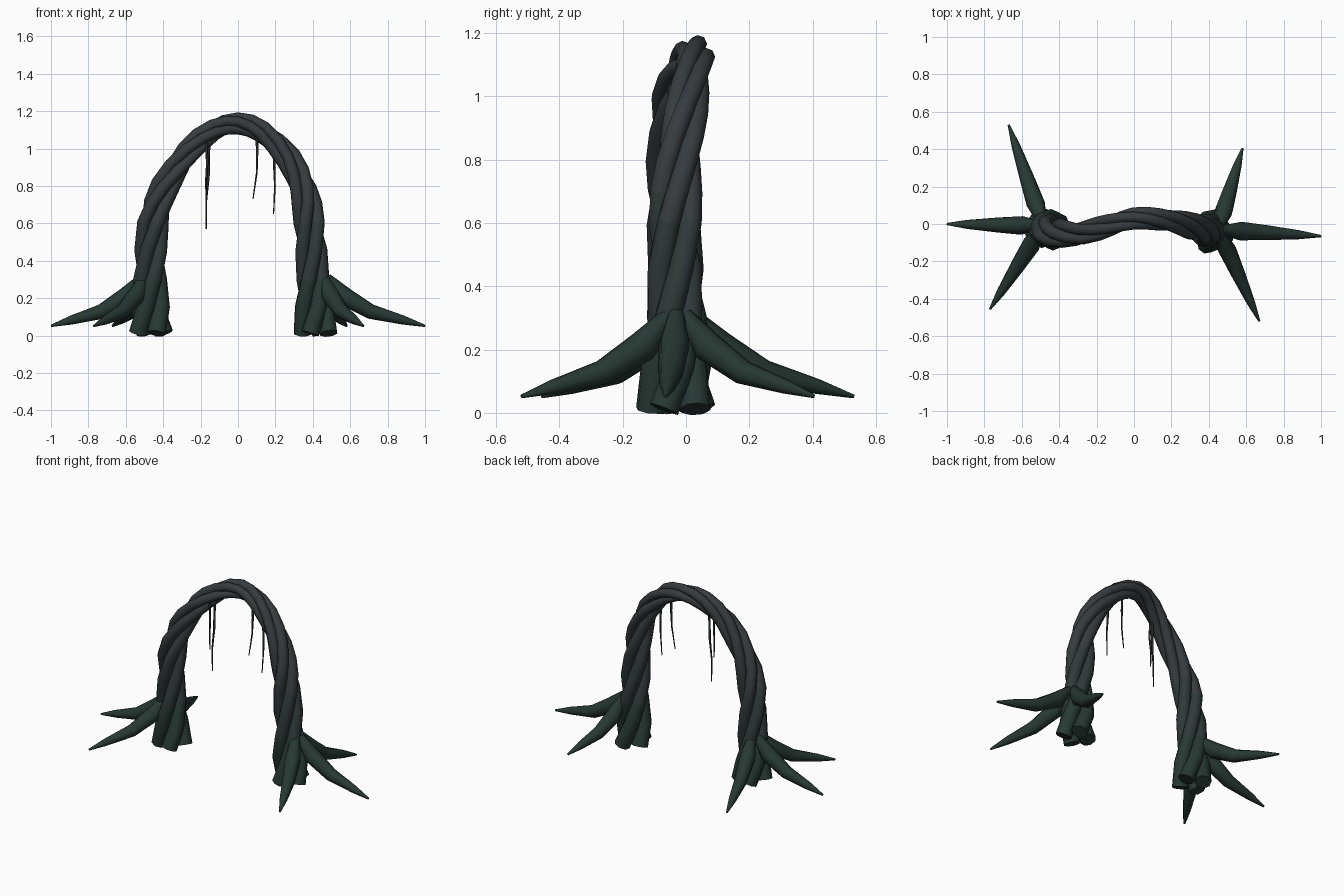
import bpy, bmesh, math
from mathutils import Vector

if "Cube" in bpy.data.objects:
    bpy.data.objects.remove(bpy.data.objects["Cube"])


def make_mat(name, rgb):
    m = bpy.data.materials.new(name)
    m.diffuse_color = (*rgb, 1)
    m.use_nodes = True
    m.node_tree.nodes["Principled BSDF"].inputs["Base Color"].default_value = m.diffuse_color
    return m


MOSS = make_mat("mossy_bark", (0.020, 0.040, 0.033))
MID = make_mat("mixed_bark", (0.029, 0.042, 0.040))
BARK = make_mat("grey_bark", (0.037, 0.044, 0.048))
VINE = make_mat("vine", (0.025, 0.030, 0.028))


def catmull(pts, steps):
    """Smooth path through control vectors."""
    p = [Vector(q) for q in pts]
    p = [2 * p[0] - p[1]] + p + [2 * p[-1] - p[-2]]
    out = []
    for i in range(1, len(p) - 2):
        a, b, c, d = p[i - 1:i + 3]
        for s in range(steps):
            t = s / steps
            out.append(0.5 * (2 * b + (c - a) * t + (2 * a - 5 * b + 4 * c - d) * t * t
                              + (3 * b - a - 3 * c + d) * t ** 3))
    out.append(p[-2])
    return out


def tangents(pts):
    n = len(pts)
    return [(pts[min(i + 1, n - 1)] - pts[max(i - 1, 0)]).normalized() for i in range(n)]


def tube(name, pts, radii, sides, mats, bands=()):
    """Capped tapered tube; the material is picked by face height."""
    bm = bmesh.new()
    tans = tangents(pts)
    e1 = tans[0].orthogonal().normalized()
    rings = []
    for p, t, r in zip(pts, tans, radii):
        e1 = (e1 - t * e1.dot(t)).normalized()
        e2 = t.cross(e1)
        rings.append([bm.verts.new(p + r * (math.cos(a) * e1 + math.sin(a) * e2))
                      for a in (2 * math.pi * k / sides for k in range(sides))])
    for a, b in zip(rings, rings[1:]):
        for k in range(sides):
            j = (k + 1) % sides
            bm.faces.new((a[k], a[j], b[j], b[k])).smooth = True
    bm.faces.new(rings[0][::-1])
    bm.faces.new(rings[-1])
    for f in bm.faces:
        z = f.calc_center_median().z
        f.material_index = sum(z > h for h in bands)
    me = bpy.data.meshes.new(name)
    bm.to_mesh(me)
    bm.free()
    for m in mats:
        me.materials.append(m)
    ob = bpy.data.objects.new(name, me)
    bpy.context.collection.objects.link(ob)
    return ob


# Arch centre line
arch = catmull([(-0.465, -0.025, 0.01), (-0.47, -0.025, 0.30), (-0.455, -0.04, 0.60),
                (-0.39, -0.05, 0.80), (-0.265, -0.045, 0.985), (-0.13, -0.005, 1.10),
                (0, 0.03, 1.135), (0.13, 0.025, 1.09), (0.27, 0.0, 0.95),
                (0.35, -0.025, 0.78), (0.38, -0.035, 0.60), (0.40, -0.035, 0.30),
                (0.415, -0.04, 0.01)], 2)
arch_tan = tangents(arch)
length = [0.0]
for a, b in zip(arch, arch[1:]):
    length.append(length[-1] + (b - a).length)


def by_height(z, table):
    """Linear lookup of (height, value) pairs."""
    for (z0, v0), (z1, v1) in zip(table, table[1:]):
        if z <= z1:
            return v0 + (v1 - v0) * (z - z0) / (z1 - z0)
    return table[-1][1]


SPREAD = [(0, 0.076), (0.3, 0.052), (0.6, 0.052), (0.85, 0.042), (1.14, 0.032)]
THICK = [(0, 0.050), (0.3, 0.042), (0.6, 0.037), (0.85, 0.034), (1.14, 0.028)]

# Four twisted strands
STRANDS, TURNS = 4, 2.25
for k in range(STRANDS):
    pts, radii = [], []
    for c, t, s in zip(arch, arch_tan, length):
        e1 = Vector((0, 1, 0))
        e1 = (e1 - t * e1.dot(t)).normalized()
        e2 = t.cross(e1)
        a = 2 * math.pi * (k / STRANDS + TURNS * s / length[-1]) + 0.4
        pts.append(c + by_height(c.z, SPREAD) * (math.cos(a) * e1 + math.sin(a) * e2))
        radii.append(by_height(c.z, THICK))
    # level the feet on the ground
    pts[0].z = pts[-1].z = 0.012
    tube(f"twisted_strand_{k + 1}", pts, radii, 8, [MOSS, MID, BARK], (0.35, 0.65))

# Three tapering roots around each foot
ROOTS = {"left": ((-0.485, -0.01), [(-1.0, 0.0), (-0.67, 0.53), (-0.77, -0.455)]),
         "right": ((0.45, -0.03), [(1.0, -0.065), (0.58, 0.405), (0.67, -0.52)])}
PROFILE = [(0.0, 0.31, 0.026), (0.18, 0.21, 0.050), (0.45, 0.128, 0.040),
           (0.78, 0.083, 0.024), (1.0, 0.052, 0.006)]
for side, (hub, tips) in ROOTS.items():
    for i, tip in enumerate(tips):
        h, e = Vector(hub), Vector(tip)
        h = h + (e - h).normalized() * 0.025
        pts = [Vector((*h.lerp(e, f), z)) for f, z, r in PROFILE]
        tube(f"{side}_root_{i + 1}", pts, [r for f, z, r in PROFILE], 8, [MOSS])

# Thin vines hanging under the crown
VINES = [[(-0.155, -0.02, 1.06), (-0.158, -0.022, 0.85), (-0.17, -0.025, 0.72), (-0.17, -0.025, 0.57)],
         [(-0.17, -0.05, 1.04), (-0.165, -0.055, 0.92), (-0.172, -0.05, 0.82), (-0.17, -0.05, 0.72)],
         [(0.10, 0.01, 1.09), (0.102, 0.01, 0.98), (0.10, 0.005, 0.87), (0.08, 0.0, 0.73)],
         [(0.19, -0.01, 1.02), (0.193, -0.01, 0.92), (0.197, -0.015, 0.80), (0.19, -0.02, 0.65)]]
for i, v in enumerate(VINES):
    tube(f"hanging_vine_{i + 1}", [Vector(q) for q in v], [0.008, 0.007, 0.005, 0.003], 5, [VINE])
